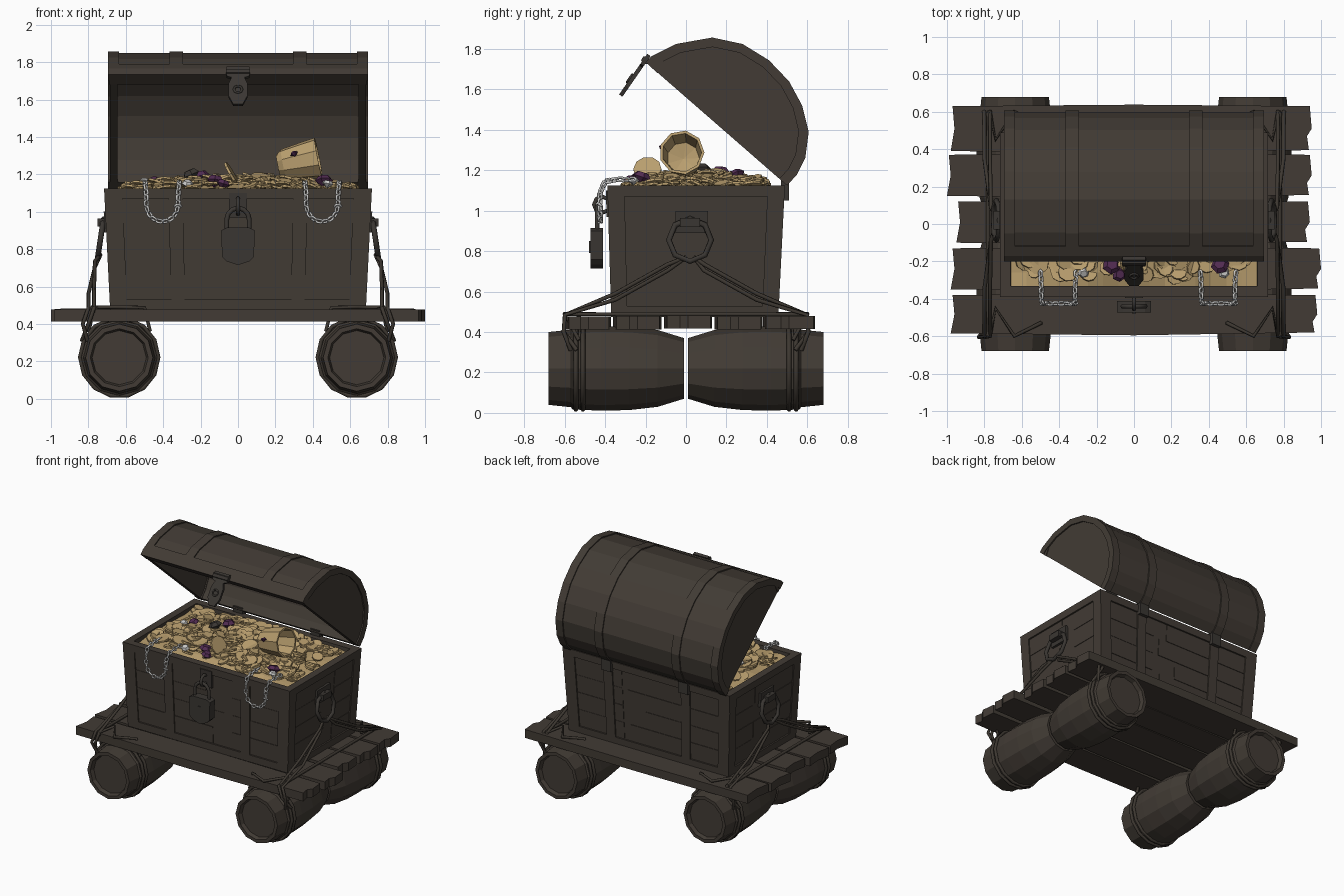
import bpy, bmesh, math, random
from mathutils import Vector as V, Matrix, Euler

if "Cube" in bpy.data.objects:
    bpy.data.objects.remove(bpy.data.objects["Cube"])

random.seed(4)
R = random.uniform


def material(name, rgb):
    m = bpy.data.materials.new(name)
    m.diffuse_color = (*rgb, 1)
    m.use_nodes = True
    m.node_tree.nodes["Principled BSDF"].inputs["Base Color"].default_value = m.diffuse_color
    return m


WOOD = material("dark_wood", (0.054, 0.044, 0.035))
IRON = material("dark_iron", (0.042, 0.037, 0.032))
ROPE = material("rope_brown", (0.046, 0.038, 0.030))
GOLD = material("gold", (0.48, 0.34, 0.155))
GEM = material("purple_gem", (0.085, 0.025, 0.085))
SILVER = material("silver", (0.58, 0.58, 0.57))


def finish(name, bm, mat):
    bmesh.ops.recalc_face_normals(bm, faces=bm.faces)
    me = bpy.data.meshes.new(name)
    bm.to_mesh(me)
    bm.free()
    me.materials.append(mat)
    ob = bpy.data.objects.new(name, me)
    bpy.context.collection.objects.link(ob)
    return ob


def hull(name, pts, mat):
    bm = bmesh.new()
    bmesh.ops.convex_hull(bm, input=[bm.verts.new(p) for p in pts])
    return finish(name, bm, mat)


def extrude(name, pts, origin, u, v, w, mat):
    """Polygon in the u/v plane, extruded along w."""
    bm = bmesh.new()
    o, u, v, w = V(origin), V(u), V(v), V(w)
    f = bm.faces.new([bm.verts.new(o + u * a + v * b) for a, b in pts])
    g = bmesh.ops.extrude_face_region(bm, geom=[f])["geom"]
    for x in g:
        if isinstance(x, bmesh.types.BMVert):
            x.co += w
    if f.is_valid and len([x for x in bm.faces if len(x.verts) == len(pts)]) < 2:
        bm.faces.new([x for x in f.verts])
    return finish(name, bm, mat)


def lathe(name, prof, origin, axis, n, mat):
    """Revolve (radius, distance) points around an axis."""
    bm = bmesh.new()
    vs = [bm.verts.new((r, 0, t)) for r, t in prof]
    es = [bm.edges.new(p) for p in zip(vs, vs[1:])]
    bmesh.ops.spin(bm, geom=vs + es, cent=(0, 0, 0), axis=(0, 0, 1),
                   angle=math.tau, steps=n, use_duplicate=False)
    bmesh.ops.remove_doubles(bm, verts=bm.verts, dist=0.0005)
    q = V(axis).to_track_quat('Z', 'Y').to_matrix().to_4x4()
    bm.transform(Matrix.Translation(origin) @ q)
    return finish(name, bm, mat)


def tube(name, pts, r, mat, closed=False):
    cu = bpy.data.curves.new(name, 'CURVE')
    cu.dimensions = '3D'
    cu.bevel_depth, cu.bevel_resolution = r, 1
    cu.use_fill_caps = True
    sp = cu.splines.new('POLY')
    sp.points.add(len(pts) - 1)
    for p, c in zip(sp.points, pts):
        p.co = (*c, 1)
    sp.use_cyclic_u = closed
    cu.materials.append(mat)
    ob = bpy.data.objects.new(name, cu)
    bpy.context.collection.objects.link(ob)
    return ob


def arc(n, r, a0=0.0, a1=math.tau):
    return [(r * math.cos(a0 + (a1 - a0) * i / n), r * math.sin(a0 + (a1 - a0) * i / n)) for i in range(n)]


# four barrels lying front to back
PROF = [(0, .65), (.145, .65), (.155, .68), (.18, .68), (.192, .57), (.203, .56), (.209, .42),
        (.206, .28), (.19, .14), (.15, .01), (0, .01)]
for sx in (-1, 1):
    for sy in (-1, 1):
        lathe("barrel", PROF, (sx * .635, 0, .22), (0, sy, 0), 12, WOOD)

# five rough deck planks
for y0, y1, xa, xb in [(.39, .63, -.98, .95), (.15, .37, -1, .95), (-.10, .12, -.95, .94),
                       (-.35, -.13, -.98, 1), (-.585, -.38, -.98, .98)]:
    m = (y0 + y1) / 2
    pts = [(xa, y0), (0, y0 - .01), (xb - .015, y0 + .005), (xb - .025, m - .04), (xb, m), (xb - .01, y1),
           (0, y1 + .008), (xa + .01, y1), (xa + .02, m)]
    extrude("deck_plank", pts, (0, 0, .415 + R(-.004, .01)), (1, 0, 0), (0, 1, 0), (0, 0, .065), WOOD)


# chest body: slightly flared walls
def half(z): return .672 + (z - .48) * .05
def yf(z): return -.358 - (z - .48) * .03
def yb(z): return .445 + (z - .48) * .05


bm = bmesh.new()
rows = []
for z, o in [(.475, .012), (.53, .012), (.53, 0), (1.07, 0), (1.07, .012), (1.125, .012), (1.125, -.045), (1.04, -.045)]:
    x, a, b = half(z) + o, yf(z) - o, yb(z) + o
    rows.append([bm.verts.new(p) for p in ((-x, a, z), (x, a, z), (x, b, z), (-x, b, z))])
for p, q in zip(rows, rows[1:]):
    for i in range(4):
        bm.faces.new((p[i], p[(i + 1) % 4], q[(i + 1) % 4], q[i]))
bm.faces.new(rows[0])
bm.faces.new(rows[-1])
finish("chest_body", bm, WOOD)


def wall_slab(name, side, a0, a1, z0, z1, t, mat=WOOD):
    """Slab lying on a chest wall; a runs -1..1 across that wall."""
    pts = []
    for z in (z0, z1):
        for a in (a0, a1):
            for o in (-.01, t):
                y = (yf(z) + yb(z)) / 2 + a * (yb(z) - yf(z)) / 2
                pts.append({"front": (a * half(z), yf(z) - o, z), "back": (a * half(z), yb(z) + o, z),
                            "left": (-half(z) - o, y, z), "right": (half(z) + o, y, z)}[side])
    hull(name, pts, mat)


for side in ("front", "back", "left", "right"):
    w = .12 if side in ("front", "back") else .17
    for s in (-1, 1):
        wall_slab("corner_post", side, s * (1 - w), s * 1.017, .52, 1.08, .012)
    if w == .12:
        for s in (-1, 1):
            wall_slab("wall_strap", side, s * .42, s * .53, .52, 1.08, .012)
    # wall boards
    for i in range(4):
        z = .53 + i * .135
        wall_slab("wall_board", side, -.9, R(-.1, .3), z + .004, z + .131, R(.002, .005))
        wall_slab("wall_board", side, .31, .9, z + .004, z + .131, R(.002, .005))

# open curved lid
ARC = [(-.2, 1.735), (-.17, 1.765), (-.05, 1.825), (.13, 1.857), (.28, 1.825), (.41, 1.745), (.51, 1.64),
       (.575, 1.52), (.607, 1.39), (.59, 1.26), (.55, 1.18), (.5, 1.125)]
MID = (.15, 1.43)


def scaled(s): return [(MID[0] + (y - MID[0]) * s, MID[1] + (z - MID[1]) * s) for y, z in ARC]


def lid_prism(name, pts, x0, x1):
    extrude(name, pts, (x0, 0, 0), (0, 1, 0), (0, 0, 1), (x1 - x0, 0, 0), WOOD)


lid_prism("lid_shell", scaled(.98) + scaled(.90)[::-1], -.66, .66)
for s in (-1, 1):
    lid_prism("lid_end", scaled(.98), s * .645, s * .685)
    lid_prism("lid_end_band", scaled(1.0) + scaled(.89)[::-1], s * .635, s * .695)
    lid_prism("lid_strap", scaled(1.0) + scaled(.95)[::-1], s * .295, s * .365)
    hull("lid_hinge", [(s * .33 + a, y, z) for a in (-.04, .04) for y in (.47, .51) for z in (1.05, 1.17)], IRON)
lid_prism("lid_front_rail", [(-.2, 1.735), (-.17, 1.765), (-.12, 1.79), (-.1, 1.76), (-.14, 1.68)], -.69, .69)

# hasp hanging from the lid
d, nrm = V((0, -.57, -.82)), V((0, -.82, .57))
extrude("hasp", [(-.062, 0), (.062, 0), (.062, .06), (.035, .07), (.05, .11), (.05, .19), (.025, .245), (-.025, .245),
                 (-.05, .19), (-.05, .11), (-.035, .07), (-.062, .06)],
        (0, -.175, 1.765), (1, 0, 0), d, nrm * .02, IRON)
hull("hasp_knuckle", [(x, -.2 + a, 1.745 + b) for x in (-.065, .065) for a, b in arc(6, .022)], IRON)
tube("hasp_staple", [V((a, 0, 0)) + V((0, -.175, 1.765)) + d * (.15 + b) + nrm * .022 for a, b in arc(8, .022)], .007, IRON, True)

# padlock with its staple
extrude("padlock_body", [(-.09, .9), (-.085, .76), (-.06, .735), (0, .715), (.06, .735), (.085, .76), (.09, .9),
                         (.06, .915), (-.06, .915)], (0, -.473, 0), (1, 0, 0), (0, 0, 1), (0, .062, 0), IRON)
hull("padlock_keyhole", [(x, y, z) for x in (-.012, .012) for y in (-.479, -.46) for z in (.79, .85)], IRON)
tube("padlock_shackle", [(.06, -.44, .9)] + [(a, -.44, .96 + b) for a, b in arc(6, .06, 0, math.pi)]
     + [(-.06, -.44, .96), (-.06, -.44, .9)], .013, IRON)
tube("lock_staple", [(0, -.415 + a, 1.03 + b) for a, b in arc(8, .04)], .012, IRON, True)
wall_slab("lock_plate", "front", -.07, .07, .97, 1.1, .02, IRON)

# side handles and lashing ropes
for s in (-1, 1):
    tube("handle_ring", [(s * (.735 - b * .15), .02 + a, .855 + b) for a, b in arc(8, .105)], .015, IRON, True)
    wall_slab("handle_plate", "right" if s > 0 else "left", -.24, .14, .89, 1.0, .02, IRON)
    hull("handle_bracket", [(s * x, y, z) for x in (.69, .752) for y in (-.03, .07) for z in (.92, .965)], IRON)
    for t in (-1, 1):
        for k in (0, .03):
            tube("lashing_rope", [(s * .735, .02 + t * .02, .77), (s * .765, t * .09, .735 - k),
                                  (s * (.77 + k), t * .35, .59 - k), (s * (.77 + k), t * .6, .485),
                                  (s * (.80 + k), t * .605, .40), (s * (.835 - k), t * (.54 + k), .31)], .011, ROPE)
        for k in (0, .035):
            tube("barrel_rope", [(s * .635 + a, t * (.51 + k), .222 + b) for a, b in arc(14, .210)], .012, ROPE, True)
        tube("deck_rope", [(s * .47, t * .53, .36), (s * .5, t * .53, .488), (s * .64, t * .6, .49),
                           (s * .74, t * .45, .49), (s * .77, t * .6, .49), (s * .8, t * .53, .36)], .011, ROPE)
    tube("deck_rope", [(s * .78, y, .488) for y in (-.6, -.3, 0, .3, .6)], .011, ROPE)


# treasure mound and coins
def mound(x, y): return 1.095 + .065 * (1 - (x / .66) ** 2) * (1 - ((y - .05) / .4) ** 2)


bm = bmesh.new()
bmesh.ops.create_grid(bm, x_segments=16, y_segments=10, size=1)
for v in bm.verts:
    x, y = v.co.x * .658, .05 + v.co.y * .385
    v.co = (x, y, mound(x, y) + R(-.008, .008))
finish("treasure_mound", bm, GOLD)
bm = bmesh.new()
for i in range(380):
    r = R(.035, .06)
    x, y = R(-.65 + r, .65 - r), R(-.325 + r, .43 - r)
    bmesh.ops.create_cone(bm, cap_ends=True, segments=9, radius1=r, radius2=r, depth=.012,
                          matrix=Matrix.Translation((x, y, mound(x, y) + R(.005, .03)))
                          @ Euler((R(-.4, .4), R(-.4, .4), R(0, 3))).to_matrix().to_4x4())
finish("coins", bm, GOLD)
lathe("leaning_coin", [(0, 0), (.07, 0), (.07, .014), (0, .014)], (-.04, -.19, 1.2), (.85, -.1, .5), 10, GOLD)

# goblet lying on its side
CUP = [(0, 0), (.06, 0), (.085, .03), (.1, .13), (.112, .22), (.098, .22), (.08, .08), (0, .06)]
lathe("goblet", CUP, (.215, -.01, 1.245), (1, -.05, .2), 9, GOLD)


def gem(name, p, r, mat):
    lathe(name, [(0, -r * .8), (r, 0), (r * .6, r * .5), (0, r * .5)], p, (R(-.5, .5), R(-.5, .5), 1), 6, mat)


for p, r in [((-.12, -.22, 1.165), .05), ((-.08, -.27, 1.15), .04), ((.46, -.22, 1.165), .05), ((.3, -.115, 1.31), .022),
             ((-.2, .17, 1.19), .05), ((.15, .25, 1.175), .045), ((-.45, .1, 1.16), .04)]:
    gem("purple_gem", p, r, GEM)
for p in [(-.27, -.26, 1.15), (.48, -.26, 1.15), (-.5, .05, 1.16)]:
    gem("silver_gem", p, .032, SILVER)
gem("dark_stone", (-.25, .08, 1.2), .05, IRON)

# silver chains draped over the front rim
for cx in (-.405, .45):
    sidepath = [(.095, -.25, 1.155), (.09, -.34, 1.155), (.09, -.40, 1.145), (.085, -.425, 1.09), (.085, -.425, 1.03)]
    path = [V((cx + x, y, z)) for x, y, z in sidepath]
    path += [V((cx + a, -.425, 1.03 - b)) for a, b in arc(8, .083, 0, math.pi)]
    path += [V((cx - x, y, z)) for x, y, z in sidepath[::-1]]
    k = 0
    for p, q in zip(path, path[1:]):
        steps = max(1, round((q - p).length / .026))
        rot = (q - p).to_track_quat('X', 'Z').to_matrix()
        for i in range(steps):
            k += 1
            c = p.lerp(q, (i + .5) / steps)
            twist = Matrix.Rotation(.7 + (k % 2) * math.pi / 2, 3, 'X')
            tube("chain_link", [c + rot @ twist @ V((a * 1.15, b * .8, 0)) for a, b in arc(6, .016)], .0065, SILVER, True)

# turn the curves into meshes
bpy.ops.object.select_all(action='DESELECT')
curves = [o for o in bpy.data.objects if o.type == 'CURVE']
for o in curves:
    o.select_set(True)
bpy.context.view_layer.objects.active = curves[0]
bpy.ops.object.convert(target='MESH')
